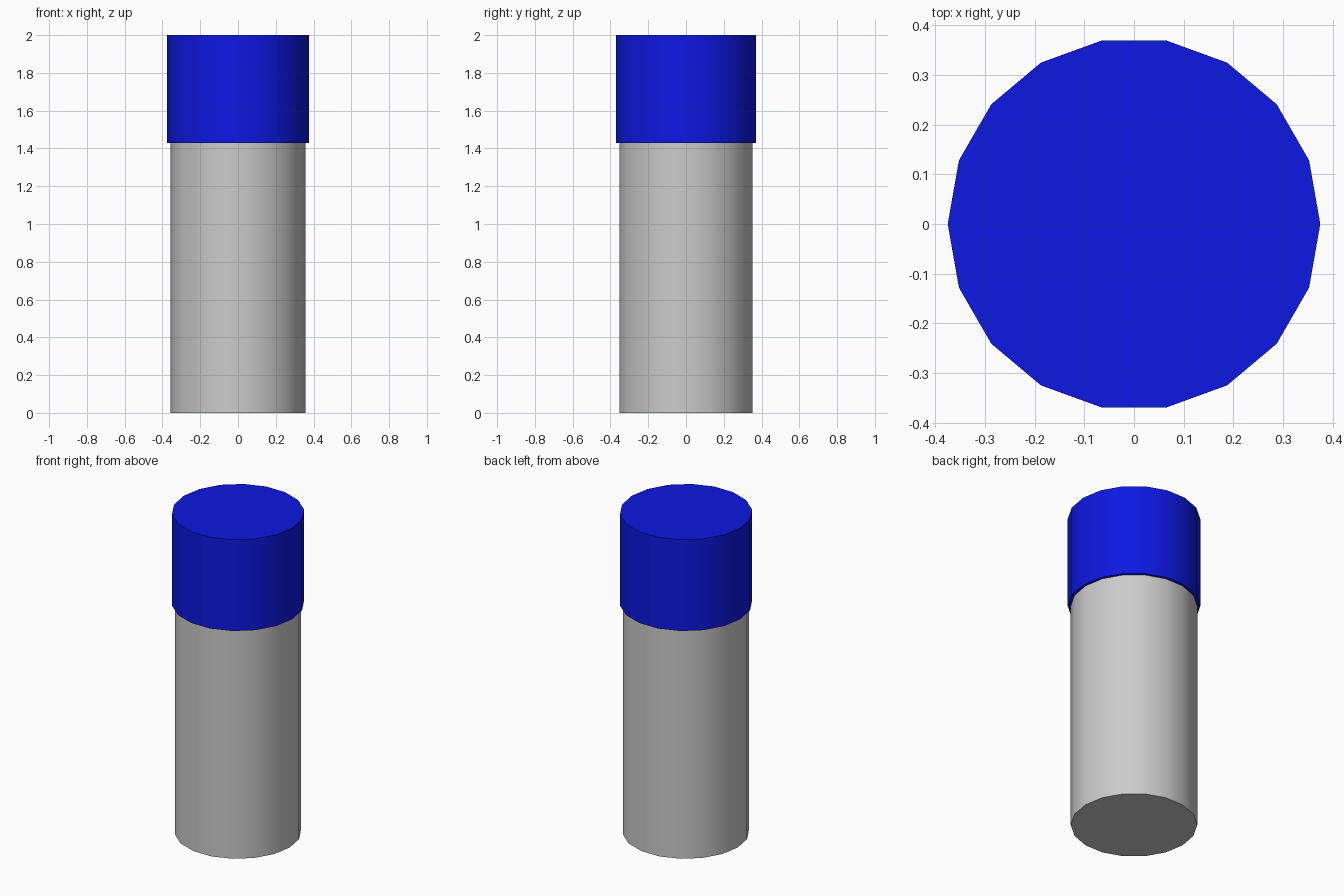
import bpy
import math

if "Cube" in bpy.data.objects:
    bpy.data.objects.remove(bpy.data.objects["Cube"])

SIDES = 18


def cylinder(name, radius, z0, z1):
    bpy.ops.mesh.primitive_cylinder_add(
        vertices=SIDES, radius=radius, depth=z1 - z0, location=(0, 0, (z0 + z1) / 2),
        rotation=(0, 0, math.pi / 2))  # puts a corner on the x axis
    obj = bpy.context.object
    obj.name = name
    bpy.ops.object.transform_apply(location=False, rotation=True, scale=False)
    bpy.ops.object.shade_smooth_by_angle(angle=math.radians(30))
    return obj


# Grey tube, tucked slightly into the cap
cylinder("body", 0.358, 0.0, 1.45)

# Slightly wider blue cap
cap = cylinder("cap", 0.375, 1.43, 2.0)
blue = bpy.data.materials.new("blue")
blue.diffuse_color = (0.004, 0.009, 0.76, 1)
blue.use_nodes = True
blue.node_tree.nodes["Principled BSDF"].inputs["Base Color"].default_value = blue.diffuse_color
cap.data.materials.append(blue)
